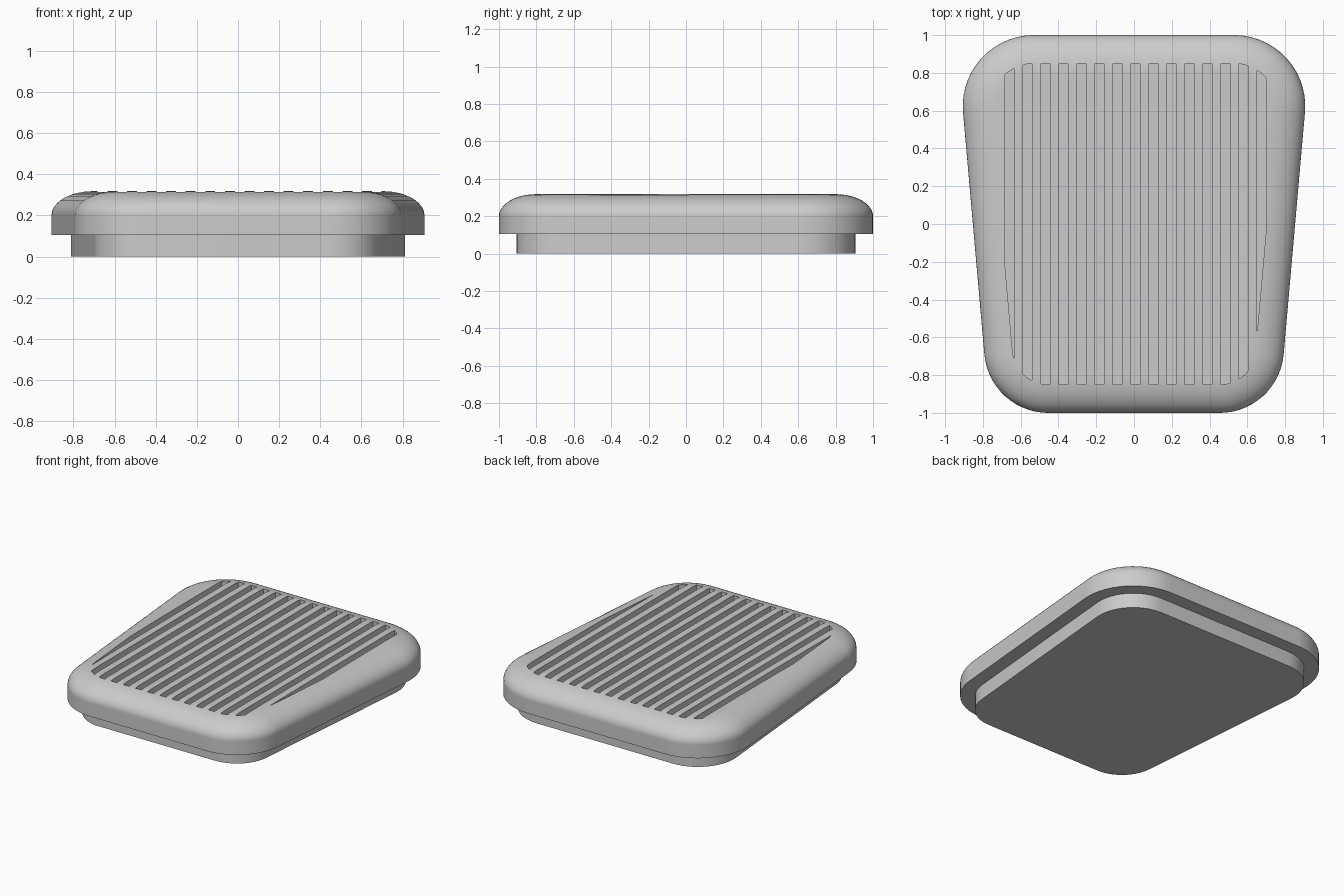
import bpy, bmesh, math
from mathutils import Vector

cube = bpy.data.objects.get("Cube")
if cube:
    bpy.data.objects.remove(cube, do_unlink=True)

grey = bpy.data.materials.new("plain_grey")
grey.use_nodes = True
grey.diffuse_color = (0.6, 0.6, 0.6, 1)
grey.node_tree.nodes["Principled BSDF"].inputs["Base Color"].default_value = grey.diffuse_color

# Tapered plan: side lines x = MID + SLOPE * y, ends at y = -1 and 1
MID, SLOPE = 0.853, 0.088
BACK_R, FRONT_R = 0.376, 0.34
TILT = math.atan(SLOPE)
STEPS = 14


def outline(inset):
    """Rounded tapered outline, moved inwards by inset."""
    half = []
    for sign, r in ((-1, FRONT_R), (1, BACK_R)):
        cy = sign * (1 - r)
        cx = MID + SLOPE * cy - r / math.cos(TILT)
        a0, a1 = (-math.pi / 2, -TILT) if sign < 0 else (-TILT, math.pi / 2)
        for i in range(STEPS + 1):
            a = a0 + (a1 - a0) * i / STEPS
            half.append((cx + (r - inset) * math.cos(a), cy + (r - inset) * math.sin(a)))
    return half + [(-x, y) for x, y in reversed(half)]


def finish(name, bm):
    bmesh.ops.recalc_face_normals(bm, faces=bm.faces)
    mesh = bpy.data.meshes.new(name)
    bm.to_mesh(mesh)
    bm.free()
    mesh.materials.append(grey)
    obj = bpy.data.objects.new(name, mesh)
    bpy.context.collection.objects.link(obj)
    return obj


def loft(name, profile):
    """Closed solid from (inset, height) rings."""
    bm = bmesh.new()
    rings = [[bm.verts.new((x, y, z)) for x, y in outline(d)] for d, z in profile]
    n = len(rings[0])
    for low, high in zip(rings, rings[1:]):
        for i in range(n):
            j = (i + 1) % n
            bm.faces.new((low[i], low[j], high[j], high[i]))
    bm.faces.new(rings[0])
    bm.faces.new(rings[-1])
    return finish(name, bm)


def apply_boolean(obj, other, operation):
    mod = obj.modifiers.new("cut", 'BOOLEAN')
    mod.operation, mod.object, mod.solver = operation, other, 'EXACT'
    bpy.context.view_layer.objects.active = obj
    bpy.ops.object.modifier_apply(modifier=mod.name)
    bpy.data.objects.remove(other, do_unlink=True)


def smooth(obj):
    bpy.ops.object.select_all(action='DESELECT')
    obj.select_set(True)
    bpy.context.view_layer.objects.active = obj
    bpy.ops.object.shade_smooth_by_angle(angle=math.radians(35))


# Base plinth
base = loft("base", [(0.095, 0), (0.095, 0.105)])
smooth(base)

# Pad with softly rounded upper edge
BOTTOM, SHOULDER, TOP, ROUND = 0.105, 0.2, 0.318, 0.2
profile = [(0, BOTTOM)]
for i in range(13):
    a = math.pi / 2 * i / 12
    profile.append((ROUND * (1 - math.cos(a)), SHOULDER + (TOP - SHOULDER) * math.sin(a)))
pad = loft("ribbed_pad", profile)

# Parallel grooves, trimmed to a smaller copy of the outline
FLOOR, PITCH, WIDTH = 0.25, 0.0952, 0.047
bm = bmesh.new()
for k in range(-7, 8):
    bar = bmesh.ops.create_cube(bm, size=1)["verts"]
    bmesh.ops.scale(bm, vec=(WIDTH, 2.2, 0.2), verts=bar)
    bmesh.ops.translate(bm, vec=Vector((0.008 + PITCH * k, 0, FLOOR + 0.1)), verts=bar)
grooves = finish("groove_cutter", bm)
grooves.hide_render = True
field = loft("groove_field", [(0.15, 0.1), (0.15, 0.6)])
field.hide_render = True
apply_boolean(grooves, field, 'INTERSECT')
apply_boolean(pad, grooves, 'DIFFERENCE')
smooth(pad)
weighted = pad.modifiers.new("even_shading", 'WEIGHTED_NORMAL')
weighted.keep_sharp = True
